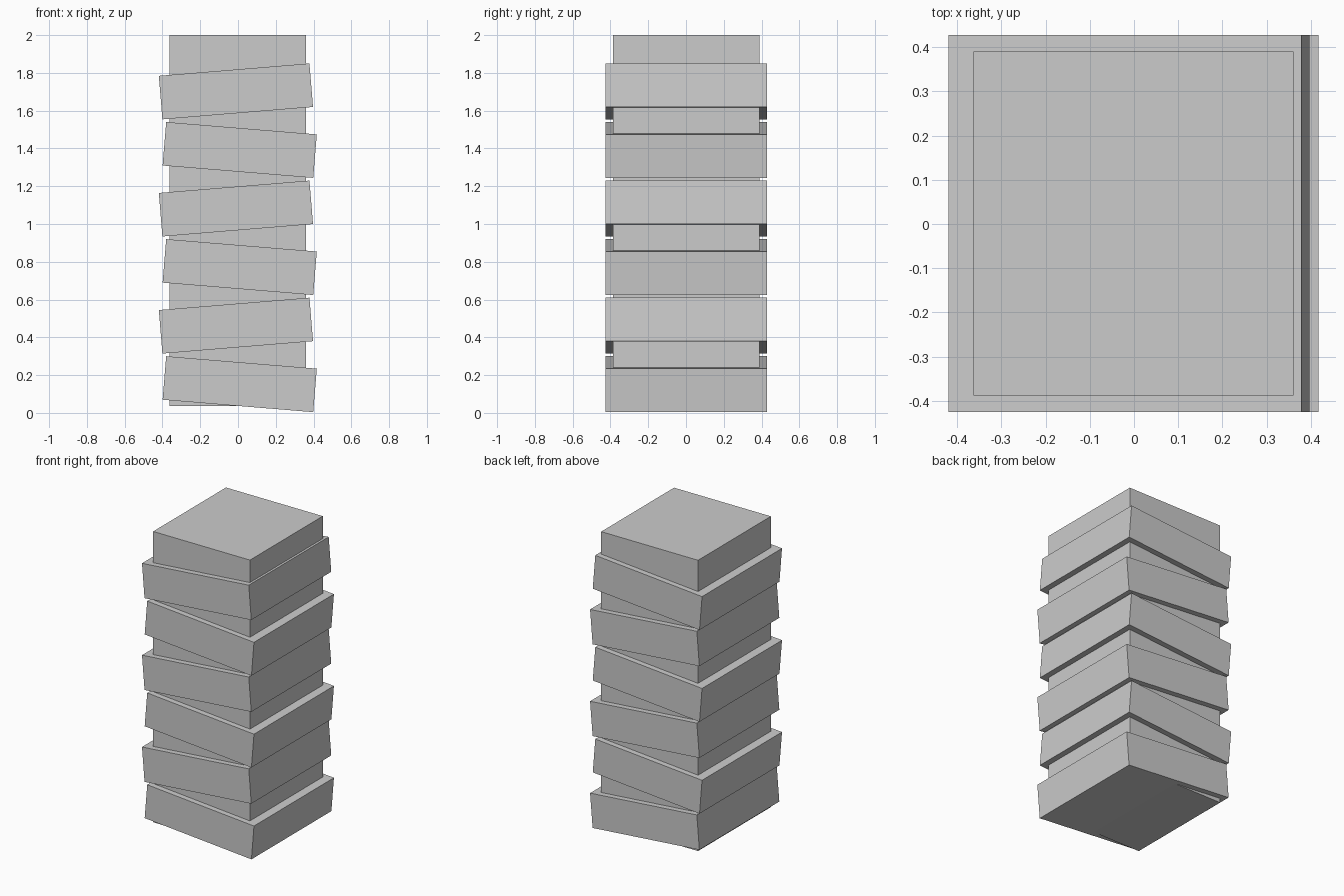
import bpy
from math import radians

default = bpy.data.objects.get("Cube")
if default:
    bpy.data.objects.remove(default, do_unlink=True)

# Single plain grey
grey = bpy.data.materials.new("plain_grey")
grey.use_nodes = True
COLOUR = (0.6, 0.6, 0.6, 1)
grey.diffuse_color = COLOUR
grey.node_tree.nodes["Principled BSDF"].inputs["Base Color"].default_value = COLOUR


def add_block(name, centre, size, tilt=0):
    bpy.ops.mesh.primitive_cube_add(size=1, location=centre, rotation=(0, radians(tilt), 0))
    block = bpy.context.object
    block.name = name
    block.scale = size
    block.data.materials.append(grey)
    return block


# Upright square core
BASE, TOP = 0.037, 2.0
add_block("tower_core", (-0.001, 0.001, (BASE + TOP) / 2), (0.723, 0.777, TOP - BASE))

# Six floor slabs, rocking alternately to each side
SLAB = (0.8, 0.853, 0.231)
FIRST, STEP, TILT = 0.152, 0.31, 4.7
for i in range(6):
    side = 1 if i % 2 == 0 else -1
    add_block(f"tilted_floor_{i + 1}", (0.01 * side - 0.001, 0.001, FIRST + STEP * i), SLAB, TILT * side)
